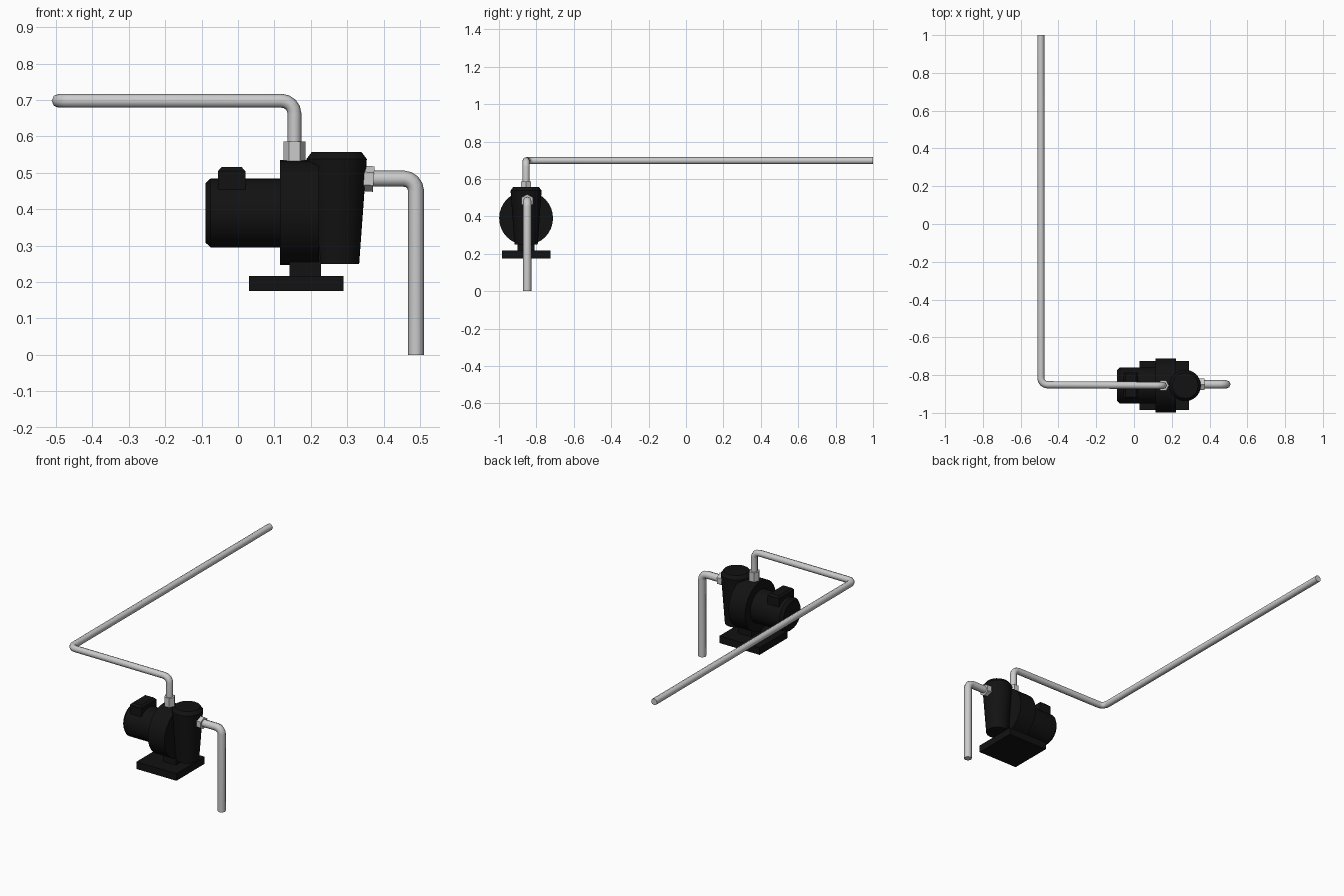
import bpy, math
from mathutils import Vector, Matrix

if "Cube" in bpy.data.objects:
    bpy.data.objects.remove(bpy.data.objects["Cube"])

Y = -0.855  # centre line of the pump

black = bpy.data.materials.new("black_plastic")
black.diffuse_color = (0.006, 0.006, 0.006, 1)
black.use_nodes = True
black.node_tree.nodes["Principled BSDF"].inputs["Base Color"].default_value = black.diffuse_color


def finish(ob, name, mat=None, smooth=False):
    ob.name = name
    if mat:
        ob.data.materials.append(mat)
    if smooth:
        bpy.ops.object.shade_smooth_by_angle(angle=math.radians(25))
    return ob


def box(name, lo, hi, mat, taper=None):
    lo, hi = Vector(lo), Vector(hi)
    bpy.ops.mesh.primitive_cube_add(size=1, location=(lo + hi) / 2)
    ob = bpy.context.object
    ob.scale = hi - lo
    bpy.ops.object.transform_apply(location=False, rotation=False)
    if taper:
        top = (hi.z - lo.z) / 2
        # split the sides and pull the top in to make a sloping lid
        for v in [v for v in ob.data.vertices if v.co.z > 0]:
            v.co.x -= math.copysign(taper, v.co.x)
            v.co.y -= math.copysign(taper, v.co.y)
    return finish(ob, name, mat)


def lathe(name, profile, base, axis, n, mat=None, smooth=True, spin=0.0):
    """Closed solid of revolution: profile is (radius, height) along axis."""
    verts, faces = [], []
    rot = Vector((0, 0, 1)).rotation_difference(Vector(axis)).to_matrix()
    for r, h in profile:
        for i in range(n):
            a = 2 * math.pi * i / n + spin
            verts.append(Vector(base) + rot @ Vector((r * math.cos(a), r * math.sin(a), h)))
    for k in range(len(profile) - 1):
        for i in range(n):
            j = (i + 1) % n
            faces.append((k * n + i, k * n + j, (k + 1) * n + j, (k + 1) * n + i))
    faces.append(tuple(reversed(range(n))))
    faces.append(tuple(range((len(profile) - 1) * n, len(profile) * n)))
    me = bpy.data.meshes.new(name)
    me.from_pydata(verts, [], faces)
    ob = bpy.data.objects.new(name, me)
    bpy.context.collection.objects.link(ob)
    bpy.ops.object.select_all(action='DESELECT')
    ob.select_set(True)
    bpy.context.view_layer.objects.active = ob
    return finish(ob, name, mat, smooth)


def pipe(name, corners, radius, bend, steps=4):
    """Eight-sided pipe through corner points with rounded bends."""
    c = [Vector(p) for p in corners]
    path = [c[0]]
    for a, b, d in zip(c, c[1:], c[2:]):
        u, w = (a - b).normalized(), (d - b).normalized()
        centre = b + (u + w) * bend
        for s in range(steps + 1):
            t = s / steps * math.pi / 2
            path.append(centre - w * bend * math.cos(t) - u * bend * math.sin(t))
    path.append(c[-1])
    cu = bpy.data.curves.new(name, 'CURVE')
    cu.dimensions = '3D'
    cu.bevel_depth = radius
    cu.bevel_resolution = 2
    cu.use_fill_caps = True
    sp = cu.splines.new('POLY')
    sp.points.add(len(path) - 1)
    for p, co in zip(sp.points, path):
        p.co = (*co, 1)
    ob = bpy.data.objects.new(name, cu)
    bpy.context.collection.objects.link(ob)
    bpy.ops.object.select_all(action='DESELECT')
    ob.select_set(True)
    bpy.context.view_layer.objects.active = ob
    bpy.ops.object.convert(target='MESH')
    return finish(bpy.context.object, name)


# Base and pedestal
box("base_plate", (0.03, Y - 0.13, 0.175), (0.29, Y + 0.13, 0.217), black)
box("pedestal", (0.142, Y - 0.045, 0.21), (0.228, Y + 0.045, 0.3), black)

# Motor, with chamfered rear end and terminal box
lathe("motor", [(0.081, 0), (0.095, 0.015), (0.095, 0.22)], (-0.09, Y, 0.39), (1, 0, 0), 32, black)
box("terminal_box", (-0.055, Y - 0.07, 0.44), (0.02, Y + 0.07, 0.505), black)
box("terminal_lid", (-0.055, Y - 0.07, 0.505), (0.02, Y + 0.07, 0.516), black, taper=0.01)

# Round impeller housing
lathe("impeller_housing", [(0.144, 0), (0.144, 0.107)], (0.115, Y, 0.391), (1, 0, 0), 32, black)

# Tapered strainer pot with chamfered lid
lathe("strainer_pot", [(0.062, 0.25), (0.083, 0.538), (0.068, 0.558)], (0.271, Y, 0), (0, 0, 1), 32, black)

# Hexagonal unions
lathe("outlet_union", [(0.03, 0.52), (0.03, 0.586)], (0.155, Y, 0), (0, 0, 1), 6, smooth=False)
lathe("inlet_union", [(0.035, 0), (0.035, 0.03)], (0.343, Y + 0.006, 0.485), (1, 0, -0.07), 6, smooth=False)

# Pipework
pipe("outlet_pipe", [(0.155, Y, 0.57), (0.155, Y, 0.698), (-0.493, Y + 0.004, 0.698), (-0.493, 1.0, 0.698)],
     0.019, 0.035)
pipe("inlet_pipe", [(0.35, Y + 0.006, 0.484), (0.489, Y + 0.006, 0.484), (0.489, Y + 0.006, 0.0)],
     0.022, 0.033)
